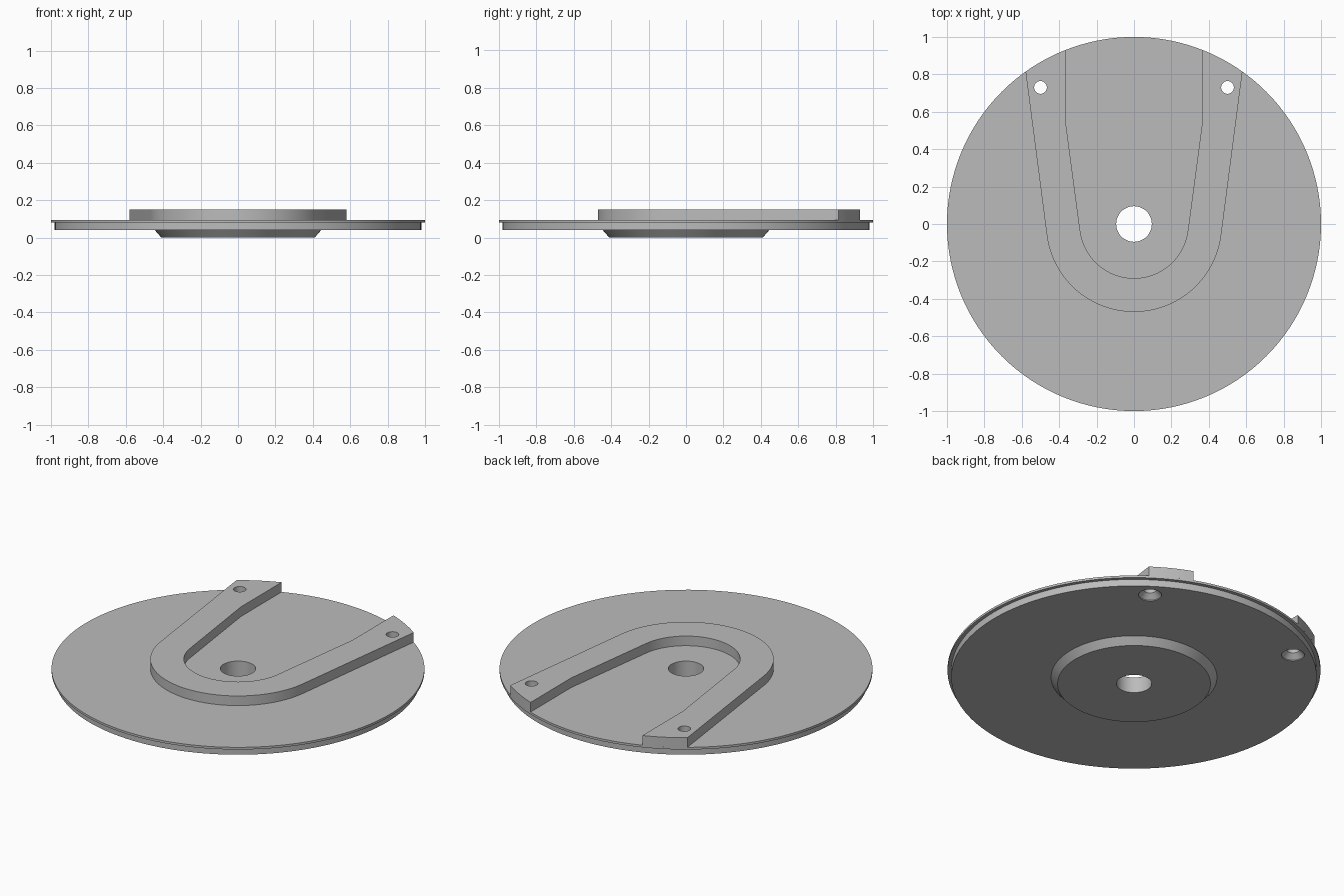
import bpy, bmesh
from math import sin, cos, pi, radians, sqrt, atan2

cube = bpy.data.objects.get("Cube")
if cube:
    bpy.data.objects.remove(cube, do_unlink=True)

grey = bpy.data.materials.new("plain_grey")
grey.use_nodes = True
colour = (0.5, 0.5, 0.5, 1)
grey.diffuse_color = colour
grey.node_tree.nodes["Principled BSDF"].inputs["Base Color"].default_value = colour

SEGMENTS = 128
BASE, TOP, RIDGE_TOP = 0.04, 0.093, 0.15


def finish(name, bm):
    bmesh.ops.recalc_face_normals(bm, faces=bm.faces)
    mesh = bpy.data.meshes.new(name)
    bm.to_mesh(mesh)
    bm.free()
    mesh.materials.append(grey)
    obj = bpy.data.objects.new(name, mesh)
    bpy.context.collection.objects.link(obj)
    return obj


def lathe(name, profile, segments, closed, centre=(0, 0)):
    """Turn (radius, z) points round a vertical axis; closed joins last to first."""
    bm = bmesh.new()
    rings = []
    for r, z in profile:
        angles = [2 * pi * i / segments for i in range(segments)]
        rings.append([bm.verts.new((centre[0] + r * cos(a), centre[1] + r * sin(a), z))
                      for a in angles])
    pairs = list(zip(rings, rings[1:]))
    if closed:
        pairs.append((rings[-1], rings[0]))
    else:
        bm.faces.new(rings[0])
        bm.faces.new(rings[-1])
    for low, high in pairs:
        for i in range(segments):
            j = (i + 1) % segments
            bm.faces.new((low[i], low[j], high[j], high[i]))
    return finish(name, bm)


def arc(radius, start, end, steps):
    return [(radius * cos(start + (end - start) * i / steps),
             radius * sin(start + (end - start) * i / steps)) for i in range(steps + 1)]


# Disc with thin lip, bevelled boss underneath and central bore
disc = lathe("disc", [(0.095, 0), (0.41, 0), (0.445, BASE), (0.98, BASE), (0.98, 0.08),
                      (1, 0.08), (1, TOP), (0.095, TOP)], SEGMENTS, True)

# Raised horseshoe ridge: right half of the outline, then mirrored
flare = radians(7.5)
outer = arc(0.47, -pi / 2, -flare, 28)
rim = arc(1, atan2(0.815, 0.58), atan2(sqrt(1 - 0.366 ** 2), 0.366), 8)
inner = [(0.366, 0.55)] + arc(0.29, -flare, -pi / 2, 28)
half = outer + rim + inner
outline = half + [(-x, y) for x, y in reversed(half[1:-1])]

bm = bmesh.new()
face = bm.faces.new([bm.verts.new((x, y, TOP)) for x, y in outline])
raised = bmesh.ops.extrude_face_region(bm, geom=[face], use_keep_orig=True)["geom"]
bmesh.ops.translate(bm, vec=(0, 0, RIDGE_TOP - TOP),
                    verts=[v for v in raised if isinstance(v, bmesh.types.BMVert)])
ridge = finish("horseshoe_ridge", bm)

# Screw holes, countersunk from below
for side in (-1, 1):
    cutter = lathe("screw_hole_cutter", [(0.062, BASE - 0.02), (0.062, BASE + 0.005),
                                         (0.034, BASE + 0.033), (0.034, RIDGE_TOP + 0.05)],
                   40, False, (side * 0.5, 0.73))
    cutter.hide_render = True
    for obj in (disc, ridge):
        bpy.context.view_layer.objects.active = obj
        mod = obj.modifiers.new("screw_hole", "BOOLEAN")
        mod.operation, mod.solver, mod.object = "DIFFERENCE", "EXACT", cutter
        bpy.ops.object.modifier_apply(modifier=mod.name)
    bpy.data.objects.remove(cutter, do_unlink=True)

# Smooth curved walls, crisp edges
bpy.ops.object.select_all(action="DESELECT")
for obj in (disc, ridge):
    obj.select_set(True)
bpy.context.view_layer.objects.active = disc
bpy.ops.object.shade_smooth_by_angle(angle=radians(25))
